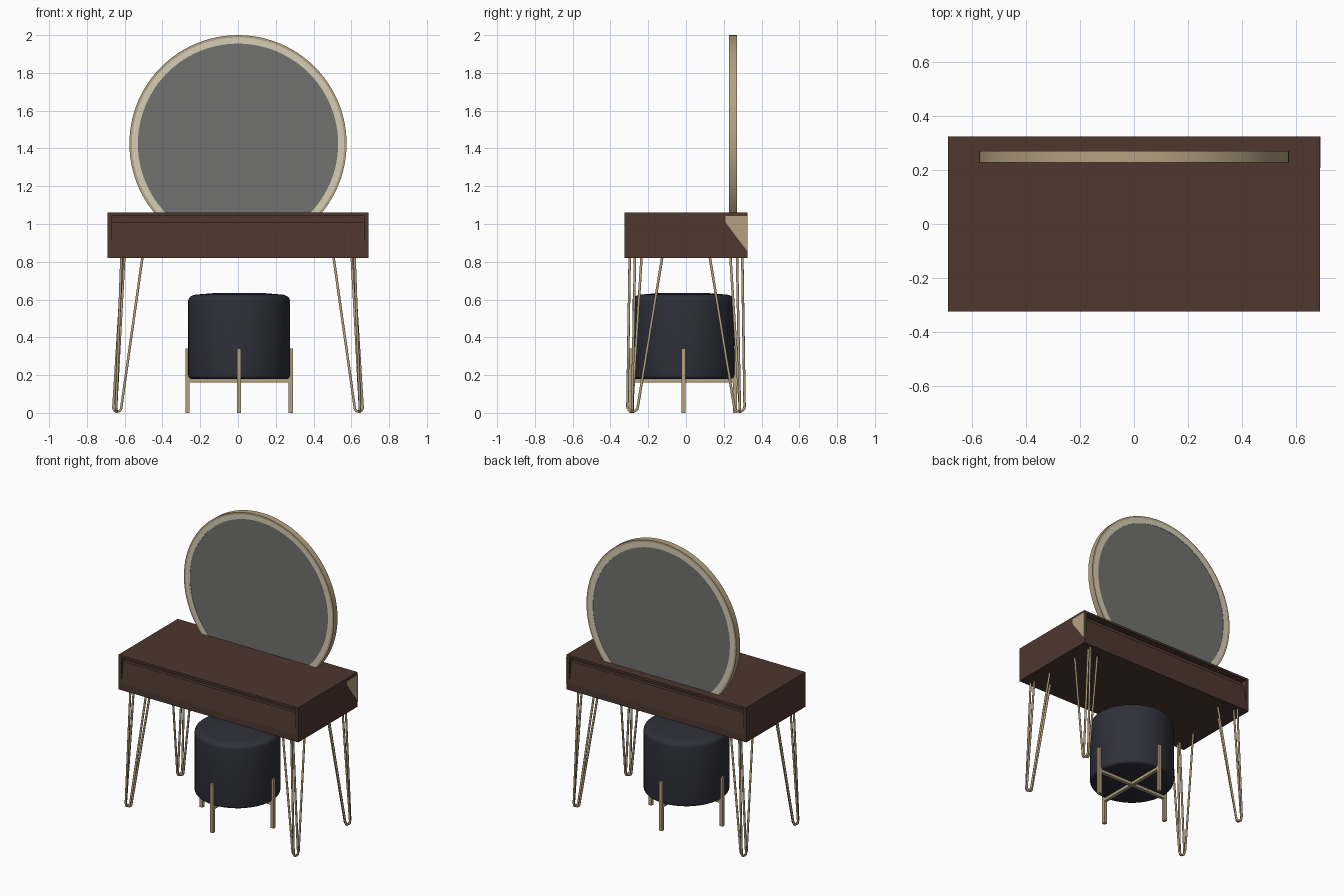
import bpy, bmesh, math
from mathutils import Vector

old = bpy.data.objects.get("Cube")
if old:
    bpy.data.objects.remove(old, do_unlink=True)


def material(name, rgb):
    m = bpy.data.materials.new(name)
    m.use_nodes = True
    m.diffuse_color = (*rgb, 1)
    m.node_tree.nodes["Principled BSDF"].inputs["Base Color"].default_value = (*rgb, 1)
    return m


walnut = material("dark_walnut", (0.075, 0.038, 0.028))
brass = material("pale_brass", (0.46, 0.36, 0.22))
cream = material("cream_light", (0.66, 0.61, 0.46))
glass = material("mirror_grey", (0.165, 0.165, 0.16))
fabric = material("navy_fabric", (0.028, 0.029, 0.042))


def finish(name, bm, mats, smooth=False):
    bmesh.ops.recalc_face_normals(bm, faces=bm.faces)
    me = bpy.data.meshes.new(name)
    bm.to_mesh(me)
    bm.free()
    for m in mats:
        me.materials.append(m)
    ob = bpy.data.objects.new(name, me)
    bpy.context.collection.objects.link(ob)
    if smooth:
        bpy.ops.object.select_all(action='DESELECT')
        bpy.context.view_layer.objects.active = ob
        ob.select_set(True)
        bpy.ops.object.shade_smooth_by_angle(angle=math.radians(35))
    return ob


def box(name, lo, hi, mat):
    bm = bmesh.new()
    bmesh.ops.create_cube(bm, size=1)
    for v in bm.verts:
        v.co = [(a + b) / 2 + c * (b - a) for a, b, c in zip(lo, hi, v.co)]
    return finish(name, bm, [mat])


def extrude_x(name, profile, x0, x1, mat):
    """Extrude a closed (y, z) profile along x."""
    bm = bmesh.new()
    face = bm.faces.new([bm.verts.new((x0, y, z)) for y, z in profile])
    out = bmesh.ops.extrude_face_region(bm, geom=[face])
    moved = [g for g in out["geom"] if isinstance(g, bmesh.types.BMVert)]
    bmesh.ops.translate(bm, vec=(x1 - x0, 0, 0), verts=moved)
    return finish(name, bm, [mat])


def lathe(profile, axis, steps=64):
    """Spin a list of points around an axis through the origin."""
    bm = bmesh.new()
    vs = [bm.verts.new(p) for p in profile]
    es = [bm.edges.new(pair) for pair in zip(vs, vs[1:])]
    bmesh.ops.spin(bm, geom=vs + es, axis=axis, cent=(0, 0, 0),
                   angle=math.tau, steps=steps)
    bmesh.ops.remove_doubles(bm, verts=bm.verts, dist=1e-4)
    return bm


def wire(name, points, radius, mat):
    cu = bpy.data.curves.new(name, 'CURVE')
    cu.dimensions = '3D'
    cu.bevel_depth = radius
    cu.bevel_resolution = 2
    cu.use_fill_caps = True
    sp = cu.splines.new('POLY')
    sp.points.add(len(points) - 1)
    for p, co in zip(sp.points, points):
        p.co = (*co, 1)
    cu.materials.append(mat)
    ob = bpy.data.objects.new(name, cu)
    bpy.context.collection.objects.link(ob)
    return ob


# Desk body: leaning front and back panels under a finger groove
W, D, LOW, TOP = 0.69, 0.325, 0.82, 1.06
half = [(D, LOW), (D, 0.865), (0.303, 1.01), (0.28, 1.01), (0.28, 1.045), (D, 1.045), (D, TOP)]
profile = half + [(-y, z) for y, z in reversed(half)]
extrude_x("desk_body", profile, -0.668, 0.668, walnut)
for side, s in (("left", 1), ("right", -1)):
    a, b = sorted((s * 0.668, s * W))
    box(f"desk_{side}_end", (a, -D, LOW), (b, D, TOP), walnut)

# Brass corner inlay on one end
extrude_x("corner_inlay", [(0.208, 1.042), (D, 1.042), (D, 0.855), (0.208, 1.01)],
          W - 0.003, W + 0.002, brass)


# Hairpin legs: two bent wires per corner
def hairpin(top_a, foot_a, foot_b, top_b, r=0.007):
    a, b = Vector(foot_a), Vector(foot_b)
    mid, span = (a + b) / 2, (b - a) / 2
    drop = span.length
    bend = []
    for i in range(9):
        t = math.pi * i / 8
        p = mid - span * math.cos(t)
        p.z = r + drop * (1 - math.sin(t))
        bend.append(p)
    return [Vector(top_a)] + bend + [Vector(top_b)]


shapes = {
    "side": hairpin((0.602, 0.125, 0.83), (0.645, 0.255, 0), (0.645, 0.31, 0), (0.617, 0.298, 0.83)),
    "cross": hairpin((0.505, 0.235, 0.83), (0.618, 0.285, 0), (0.66, 0.285, 0), (0.61, 0.27, 0.83)),
}
for sx, xn in ((1, "left"), (-1, "right")):
    for sy, yn in ((-1, "front"), (1, "back")):
        for kind, pts in shapes.items():
            wire(f"{yn}_{xn}_leg_{kind}_wire",
                 [(p.x * sx, p.y * sy, p.z) for p in pts], 0.007, brass)

# Round mirror: brass hoop, cream light ring, grey glass
CENTRE = (0, 0.249, 1.425)
R, T = 0.575, 0.021
hoop = lathe([(0.562, -T, 0), (R, -T, 0), (R, T, 0), (0.562, T, 0)], (0, 1, 0), 96)
finish("mirror_hoop", hoop, [brass], True).location = CENTRE
disc = lathe([(0, -T + 0.003, 0), (0.53, -T + 0.003, 0), (0.53, -T + 0.001, 0),
              (0.563, -T + 0.001, 0), (0.563, T - 0.001, 0), (0.525, T - 0.001, 0),
              (0.525, T - 0.003, 0), (0, T - 0.003, 0)], (0, 1, 0), 96)
for f in disc.faces:
    c = f.calc_center_median()
    f.material_index = 0 if math.hypot(c.x, c.z) < 0.52 else 1
finish("mirror_glass", disc, [glass, cream], True).location = CENTRE

# Stool cushion with rounded rims
SX, SY, SR = 0.006, -0.014, 0.27
prof = [(0, 0, 0.18), (SR - 0.02, 0, 0.18)]
prof += [(SR - 0.02 + 0.02 * math.sin(t), 0, 0.2 - 0.02 * math.cos(t))
         for t in (math.pi / 8 * i for i in range(1, 5))]
prof += [(SR - 0.05 + 0.05 * math.cos(t), 0, 0.592 + 0.035 * math.sin(t))
         for t in (math.pi / 12 * i for i in range(7))]
prof += [(0.12, 0, 0.635), (0, 0, 0.636)]
finish("stool_cushion", lathe(prof, (0, 0, 1)), [fabric], True).location = (SX, SY, 0)

# Stool frame: four posts joined by a cross under the cushion
h = 0.011
for name, dx, dy in (("left", 1, 0), ("right", -1, 0), ("back", 0, 1), ("front", 0, -1)):
    x, y = SX + dx * 0.273, SY + dy * 0.273
    box(f"stool_{name}_post", (x - h, y - h, 0), (x + h, y + h, 0.34), brass)
box("stool_cross_bar_x", (SX - 0.27, SY - h, 0.16), (SX + 0.27, SY + h, 0.181), brass)
box("stool_cross_bar_y", (SX - h, SY - 0.27, 0.16), (SX + h, SY + 0.27, 0.181), brass)
